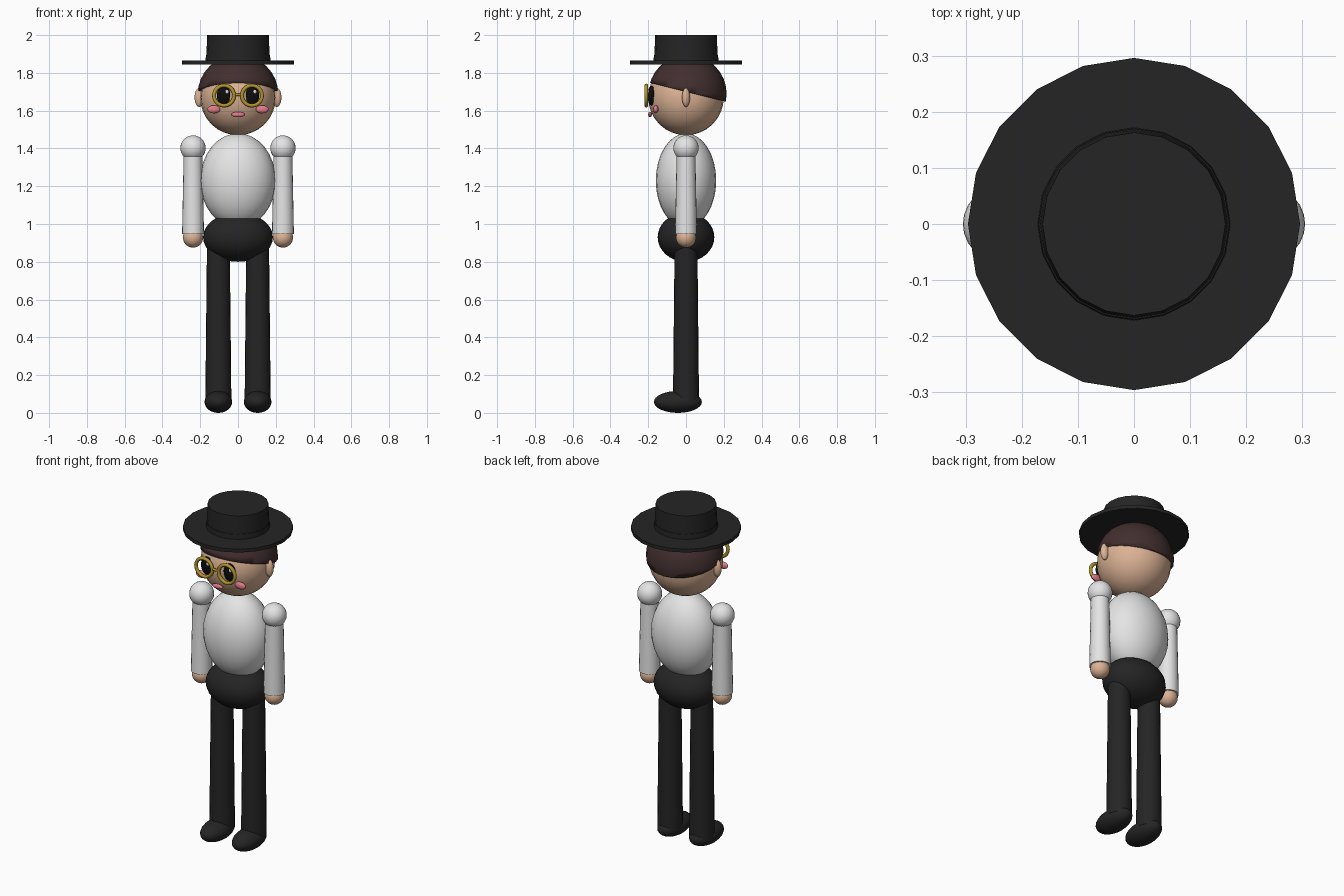
import bpy, bmesh, math
from mathutils import Vector

cube = bpy.data.objects.get("Cube")
if cube:
    bpy.data.objects.remove(cube, do_unlink=True)


def material(name, rgb):
    m = bpy.data.materials.new(name)
    m.use_nodes = True
    colour = (*rgb, 1)
    m.diffuse_color = colour
    m.node_tree.nodes["Principled BSDF"].inputs["Base Color"].default_value = colour
    return m


black = material("black cloth", (0.018, 0.018, 0.018))
white = material("white shirt", (0.78, 0.78, 0.78))
skin = material("skin", (0.72, 0.45, 0.30))
brown = material("dark brown hair", (0.055, 0.028, 0.028))
gold = material("gold", (0.45, 0.30, 0.025))
pink = material("pink", (0.76, 0.20, 0.25))
eye_black = material("eye black", (0.004, 0.004, 0.004))


def finish(name, mat):
    ob = bpy.context.object
    ob.name = name
    ob.data.materials.append(mat)
    bpy.ops.object.transform_apply(location=False, rotation=True, scale=True)
    bpy.ops.object.shade_smooth_by_angle(angle=math.radians(40))
    return ob


def ellipsoid(name, centre, radii, mat):
    bpy.ops.mesh.primitive_uv_sphere_add(segments=24, ring_count=16, location=centre)
    bpy.context.object.scale = radii
    return finish(name, mat)


def cone(name, x, bottom, top, r_bottom, r_top, mat):
    bpy.ops.mesh.primitive_cone_add(vertices=20, radius1=r_bottom, radius2=r_top,
                                    depth=top - bottom, location=(x, 0, (bottom + top) / 2))
    return finish(name, mat)


# Body
ellipsoid("torso", (0, 0, 1.23), (0.2, 0.16, 0.25), white)
ellipsoid("hips", (0, 0, 0.93), (0.185, 0.15, 0.13), black)

# Head, with a hair cap cut along a plane that drops toward the back
ellipsoid("head", (0, 0, 1.67), (0.2, 0.2, 0.2), skin)
hair = ellipsoid("hair", (0, 0.008, 1.69), (0.213, 0.207, 0.205), brown)
bm = bmesh.new()
bm.from_mesh(hair.data)
bmesh.ops.bisect_plane(bm, geom=bm.verts[:] + bm.edges[:] + bm.faces[:],
                       plane_co=Vector((0, 0, 1.70)) - hair.location,
                       plane_no=(0, 0.25, 1), clear_inner=True)
bmesh.ops.holes_fill(bm, edges=[e for e in bm.edges if e.is_boundary])
bm.to_mesh(hair.data)
bm.free()

# Hat
cone("hat_brim", 0, 1.845, 1.865, 0.296, 0.296, black)
cone("hat_band", 0, 1.86, 1.895, 0.172, 0.17, black)
cone("hat_crown", 0, 1.86, 2.0, 0.169, 0.163, black)

# Mouth and glasses bridge
ellipsoid("mouth", (0, -0.19, 1.58), (0.035, 0.01, 0.014), pink)
bpy.ops.mesh.primitive_cylinder_add(vertices=12, radius=0.007, depth=0.05,
                                    location=(0, -0.211, 1.685),
                                    rotation=(0, math.pi / 2, 0))
finish("glasses_bridge", gold)

# Paired parts
for side, s in (("left", 1), ("right", -1)):
    ellipsoid(side + "_ear", (s * 0.205, 0, 1.67), (0.025, 0.021, 0.05), skin)
    ellipsoid(side + "_eye", (s * 0.074, -0.183, 1.68), (0.038, 0.02, 0.052), eye_black)
    ellipsoid(side + "_eye_glint", (s * 0.074 + 0.015, -0.199, 1.70),
              (0.009, 0.006, 0.011), white)
    ellipsoid(side + "_cheek", (s * 0.128, -0.16, 1.607), (0.034, 0.014, 0.021), pink)
    bpy.ops.mesh.primitive_torus_add(major_radius=0.053, minor_radius=0.01,
                                     major_segments=32, minor_segments=10,
                                     location=(s * 0.074, -0.211, 1.68),
                                     rotation=(math.pi / 2, 0, 0))
    finish(side + "_glasses_rim", gold)

    ellipsoid(side + "_shoulder", (s * 0.238, 0, 1.402), (0.067, 0.067, 0.067), white)
    cone(side + "_sleeve", s * 0.238, 0.947, 1.40, 0.058, 0.049, white)
    ellipsoid(side + "_hand", (s * 0.238, 0, 0.928), (0.053, 0.053, 0.053), skin)

    cone(side + "_leg", s * 0.104, 0.06, 0.92, 0.069, 0.06, black)
    ellipsoid(side + "_shoe", (s * 0.104, -0.043, 0.058), (0.073, 0.127, 0.058), black)
